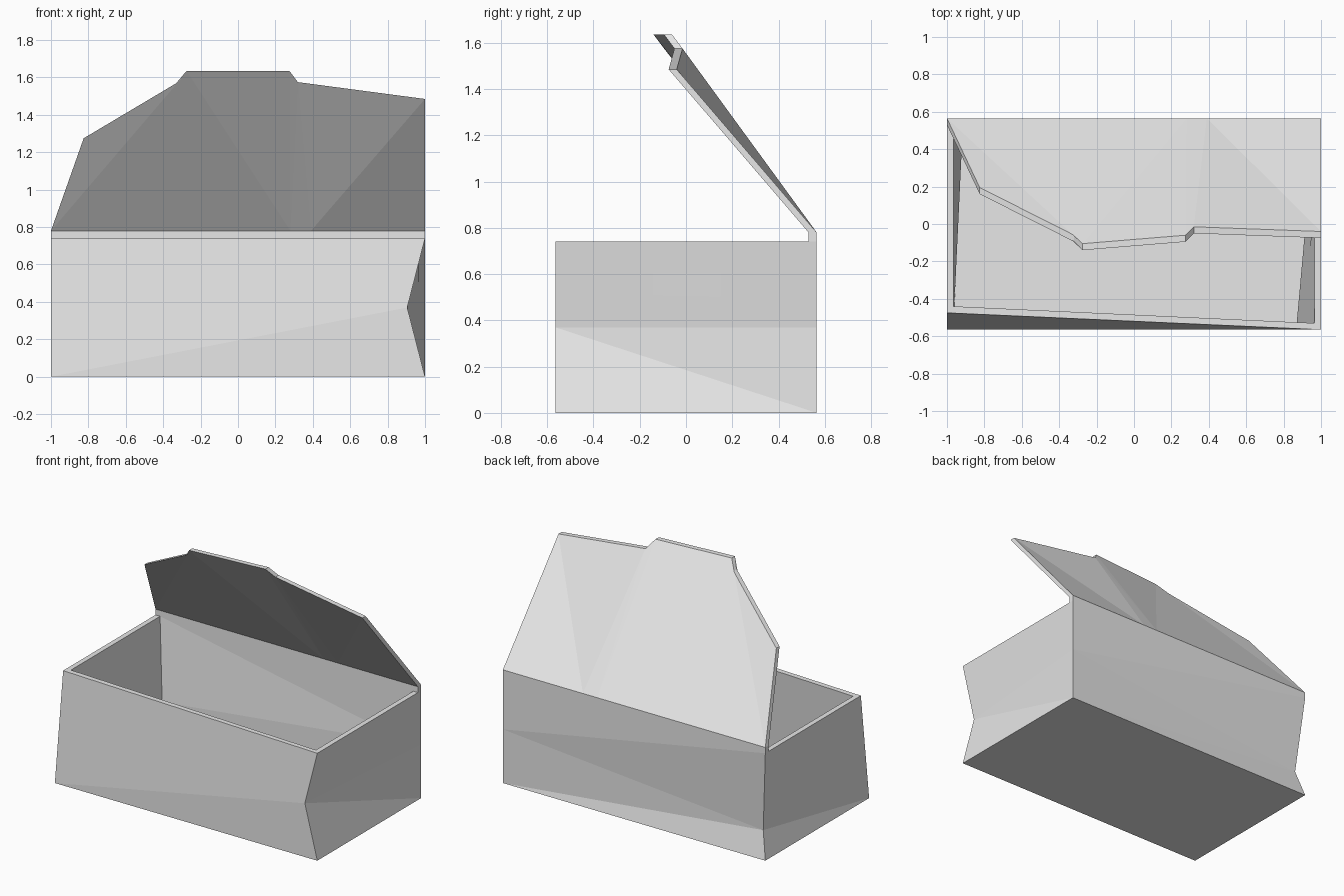
import bpy
import bmesh
from mathutils import Vector

cube = bpy.data.objects.get("Cube")
if cube:
    bpy.data.objects.remove(cube, do_unlink=True)

WALL = 0.035
TOP, HINGE, DEPTH = 0.74, 0.78, 0.565

# Plain grey board
board = bpy.data.materials.new("grey_board")
board.use_nodes = True
board.diffuse_color = (0.8, 0.8, 0.8, 1)
board.node_tree.nodes["Principled BSDF"].inputs["Base Color"].default_value = (0.8, 0.8, 0.8, 1)


def finish(name, bm):
    bmesh.ops.recalc_face_normals(bm, faces=bm.faces[:])
    mesh = bpy.data.meshes.new(name)
    bm.to_mesh(mesh)
    bm.free()
    mesh.materials.append(board)
    obj = bpy.data.objects.new(name, mesh)
    bpy.context.scene.collection.objects.link(obj)
    return obj


# Box corners: f/b = front/back, l/r = -x/+x, then 0 base, 1 crease, 2 rim
corners = {
    "fl0": (-1, -DEPTH, 0), "fl2": (-1, -0.475, TOP),
    "fr0": (1, -DEPTH, 0), "fr1": (0.905, -DEPTH, 0.37), "fr2": (1, -DEPTH, TOP),
    "br0": (1, DEPTH, 0), "br1": (1, DEPTH, 0.37), "br2": (1, DEPTH, TOP),
    "bl0": (-1, DEPTH, 0), "bl1": (-0.952, 0.519, 0.18), "bl2": (-1, DEPTH, TOP),
}
panels = [
    "fl0 bl0 br0 fr0",                                         # floor
    "fl0 fr0 fr1", "fl0 fr1 fr2 fl2",                          # front
    "fr0 br0 fr1", "br0 br1 fr1", "fr1 br1 br2 fr2",           # +x end
    "br2 bl2 br1", "br1 bl2 bl1", "br1 bl1 br0", "br0 bl1 bl0",  # back
    "bl0 bl1 fl0", "bl1 bl2 fl2 fl0",                          # -x end
]


def inset(name, co):
    """Move a corner inwards by the wall thickness."""
    dx = WALL if name[1] == "l" else -WALL
    dy = WALL if name[0] == "f" else -WALL
    dz = WALL if name[2] == "0" else 0
    return Vector(co) + Vector((dx, dy, dz))


# Open dented box: outer skin, inner skin and rim
bm = bmesh.new()
outer = {n: bm.verts.new(c) for n, c in corners.items()}
inner = {n: bm.verts.new(inset(n, c)) for n, c in corners.items()}
for panel in panels:
    names = panel.split()
    bm.faces.new([outer[n] for n in names])
    bm.faces.new([inner[n] for n in reversed(names)])
rim = ["fl2", "fr2", "br2", "bl2"]
for a, b in zip(rim, rim[1:] + rim[:1]):
    bm.faces.new([outer[a], outer[b], inner[b], inner[a]])
finish("box_body", bm)

# Crumpled lid: free edge from +x to -x, hinge points and the strip below
edge = [(1, -0.04, 1.485), (0.32, -0.015, 1.575), (0.275, -0.06, 1.635),
        (-0.275, -0.105, 1.635), (-0.32, -0.06, 1.575), (-0.825, 0.195, 1.275)]
hinge_x = [1, 0.39, 0.28, -1]
bm = bmesh.new()
e = [bm.verts.new(c) for c in edge]
h = [bm.verts.new((x, DEPTH, HINGE)) for x in hinge_x]
s = [bm.verts.new((x, DEPTH, TOP)) for x in hinge_x]
for face in [(h[0], e[0], h[1]), (h[1], e[0], e[1]), (h[1], e[1], h[2]),
             (h[2], e[1], e[2]), (h[2], e[2], e[3]), (h[2], e[3], h[3]),
             (h[3], e[3], e[4]), (h[3], e[4], e[5])]:
    bm.faces.new(face)
for i in range(len(h) - 1):
    bm.faces.new((h[i], h[i + 1], s[i + 1], s[i]))

# Give the lid its thickness towards the front
sheet = bm.faces[:]
back = bmesh.ops.duplicate(bm, geom=sheet)
bmesh.ops.reverse_faces(bm, faces=sheet)
copies = [g for g in back["geom"] if isinstance(g, bmesh.types.BMVert)]
bmesh.ops.translate(bm, verts=copies, vec=(0, -WALL, 0))
vmap = back["vert_map"]
for ed in [x for x in bm.edges if x.is_boundary and x.verts[0] in e + h + s]:
    a, b = ed.verts
    bm.faces.new((a, b, vmap[b], vmap[a]))
finish("lid", bm)
